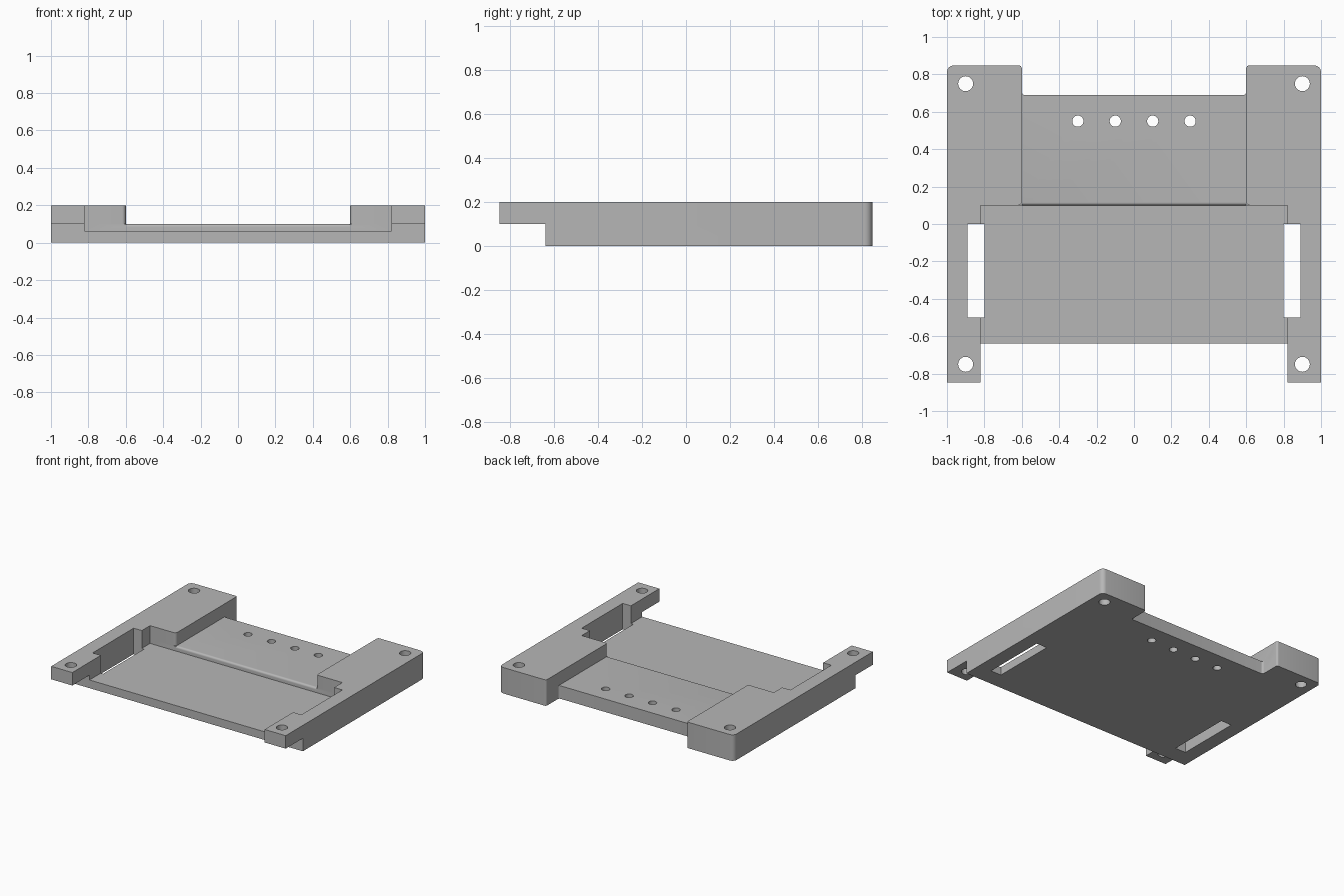
import bpy, bmesh, math
from mathutils import Vector, Matrix

cube = bpy.data.objects.get("Cube")
if cube:
    bpy.data.objects.remove(cube, do_unlink=True)

grey = bpy.data.materials.new("plain grey")
grey.use_nodes = True
grey.diffuse_color = (0.47, 0.47, 0.47, 1)
grey.node_tree.nodes["Principled BSDF"].inputs["Base Color"].default_value = grey.diffuse_color


def rounded(corners, steps=6):
    """Outline from (x, y, radius) corners, with square corners turned into arcs."""
    out = []
    for i, (x, y, r) in enumerate(corners):
        p = Vector((x, y))
        if not r:
            out.append(p)
            continue
        a = (Vector(corners[i - 1][:2]) - p).normalized()
        b = (Vector(corners[(i + 1) % len(corners)][:2]) - p).normalized()
        centre = p + (a + b) * r
        for k in range(steps + 1):
            t = math.pi / 2 * k / steps
            out.append(centre - b * r * math.cos(t) - a * r * math.sin(t))
    return out


def mirrored(half):
    """Full outline from its +x half."""
    return half + [(-x, y, r) for x, y, r in reversed(half)]


def prism(name, outline, low, high, along_x=False):
    bm = bmesh.new()
    face = bm.faces.new([bm.verts.new((p[0], p[1], low)) for p in outline])
    top = bmesh.ops.extrude_face_region(bm, geom=[face])["geom"]
    bmesh.ops.translate(bm, vec=(0, 0, high - low),
                        verts=[v for v in top if isinstance(v, bmesh.types.BMVert)])
    if along_x:
        bm.transform(Matrix(((0, 0, 1, 0), (1, 0, 0, 0), (0, 1, 0, 0), (0, 0, 0, 1))))
    bmesh.ops.recalc_face_normals(bm, faces=bm.faces)
    mesh = bpy.data.meshes.new(name)
    bm.to_mesh(mesh)
    bm.free()
    mesh.materials.append(grey)
    obj = bpy.data.objects.new(name, mesh)
    bpy.context.collection.objects.link(obj)
    return obj


def box(x0, x1, y0, y1):
    return [(x0, y0), (x1, y0), (x1, y1), (x0, y1)]


def circle(x, y, r, n=32):
    return [(x + r * math.cos(math.tau * k / n), y + r * math.sin(math.tau * k / n))
            for k in range(n)]


# Body with the two rear arms and the notch between them
END, HEIGHT, DECK, FLOOR = 0.847, 0.2, 0.1, 0.063
body = prism("mounting_plate", rounded(mirrored([
    (1, -END, 0), (1, END, 0.035), (0.6, END, 0.015), (0.6, 0.69, 0.015)])), 0, HEIGHT)

cutters = [
    # Rear deck, flaring at the front into the pocket
    prism("deck_cut", rounded(mirrored([
        (0.75, -1, 0), (0.75, 0.1, 0), (0.6, 0.1, 0.02), (0.6, 1, 0)])), DECK, 0.3),
    # Wide front pocket
    prism("pocket_cut", box(-0.82, 0.82, -1, 0.1), FLOOR, 0.3),
    # Open space under the front tabs, and between them
    prism("under_tab_cut", box(-1.1, 1.1, -1, -0.638), -0.1, DECK),
    prism("front_gap_cut", box(-0.82, 0.82, -1, -0.638), -0.1, 0.3),
]

# Rounded lip of the step between deck and pocket
R = 0.015
lip = [(0.1 + R - R * math.cos(t * math.pi / 12), DECK - R + R * math.sin(t * math.pi / 12))
       for t in range(7)]
cutters.append(prism("lip_cut", lip + [(0.1 + R, 0.12), (0.08, 0.12), (0.08, DECK - R)],
                     -0.6, 0.6, along_x=True))

# Strap slots, corner screw holes and the row of small holes
for s in (-1, 1):
    cutters.append(prism("slot_cut", box(*sorted((s * 0.8, s * 0.89)), -0.5, 0), -0.1, 0.3))
    for y in (-0.75, 0.75):
        cutters.append(prism("screw_cut", circle(s * 0.9, y, 0.04), -0.1, 0.3))
    for x in (0.1, 0.3):
        cutters.append(prism("small_hole_cut", circle(s * x, 0.55, 0.03), -0.1, 0.3))

bpy.context.view_layer.objects.active = body
for cutter in cutters:
    cutter.hide_render = True
    mod = body.modifiers.new("cut", "BOOLEAN")
    mod.operation, mod.solver, mod.object = "DIFFERENCE", "EXACT", cutter
    bpy.ops.object.modifier_apply(modifier=mod.name)
    bpy.data.objects.remove(cutter, do_unlink=True)

# Smooth the rounded corners and holes, keep the edges crisp
for o in bpy.context.selected_objects:
    o.select_set(False)
body.select_set(True)
bpy.ops.object.shade_smooth_by_angle(angle=math.radians(30))
